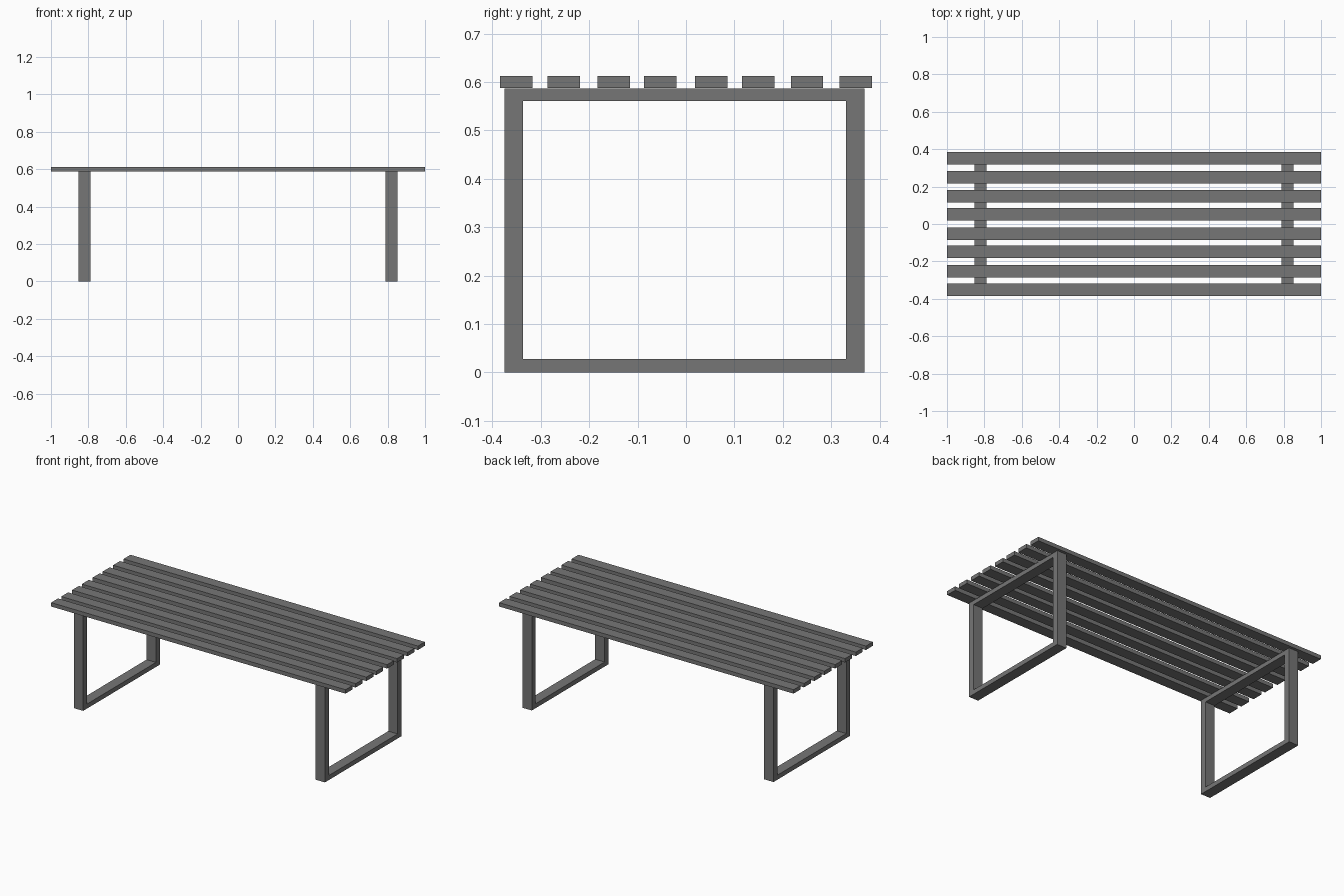
import bpy

if "Cube" in bpy.data.objects:
    bpy.data.objects.remove(bpy.data.objects["Cube"])

# Dark grey finish
dark_grey = bpy.data.materials.new("dark_grey")
dark_grey.diffuse_color = (0.18, 0.18, 0.18, 1)
dark_grey.use_nodes = True
dark_grey.node_tree.nodes["Principled BSDF"].inputs["Base Color"].default_value = dark_grey.diffuse_color


def box(name, x, y, z):
    """Box spanning the given (min, max) ranges."""
    bpy.ops.mesh.primitive_cube_add(size=1, location=[sum(r) / 2 for r in (x, y, z)])
    ob = bpy.context.object
    ob.name = name
    ob.scale = [r[1] - r[0] for r in (x, y, z)]
    bpy.ops.object.transform_apply(location=False, rotation=False, scale=True)
    ob.data.materials.append(dark_grey)
    return ob


# Seat slats, slightly unevenly spaced
SLAT_W = 0.067
for i, y in enumerate((-0.351, -0.253, -0.149, -0.053, 0.052, 0.149, 0.250, 0.351)):
    box(f"seat_slat_{i + 1}", (-1, 1), (y - SLAT_W / 2, y + SLAT_W / 2), (0.588, 0.612))

# Rectangular leg frames, one at each end
Y0, Y1, BAR = -0.375, 0.369, 0.038
Z_LOW, Z_HIGH, Z_TOP = 0.028, 0.561, 0.587
for side, cx in (("left", -0.821), ("right", 0.821)):
    x = (cx - 0.032, cx + 0.032)
    box(f"{side}_foot_bar", x, (Y0, Y1), (0, Z_LOW))
    box(f"{side}_top_bar", x, (Y0, Y1), (Z_HIGH, Z_TOP))
    box(f"{side}_front_leg", x, (Y0, Y0 + BAR), (Z_LOW, Z_HIGH))
    box(f"{side}_back_leg", x, (Y1 - BAR, Y1), (Z_LOW, Z_HIGH))
